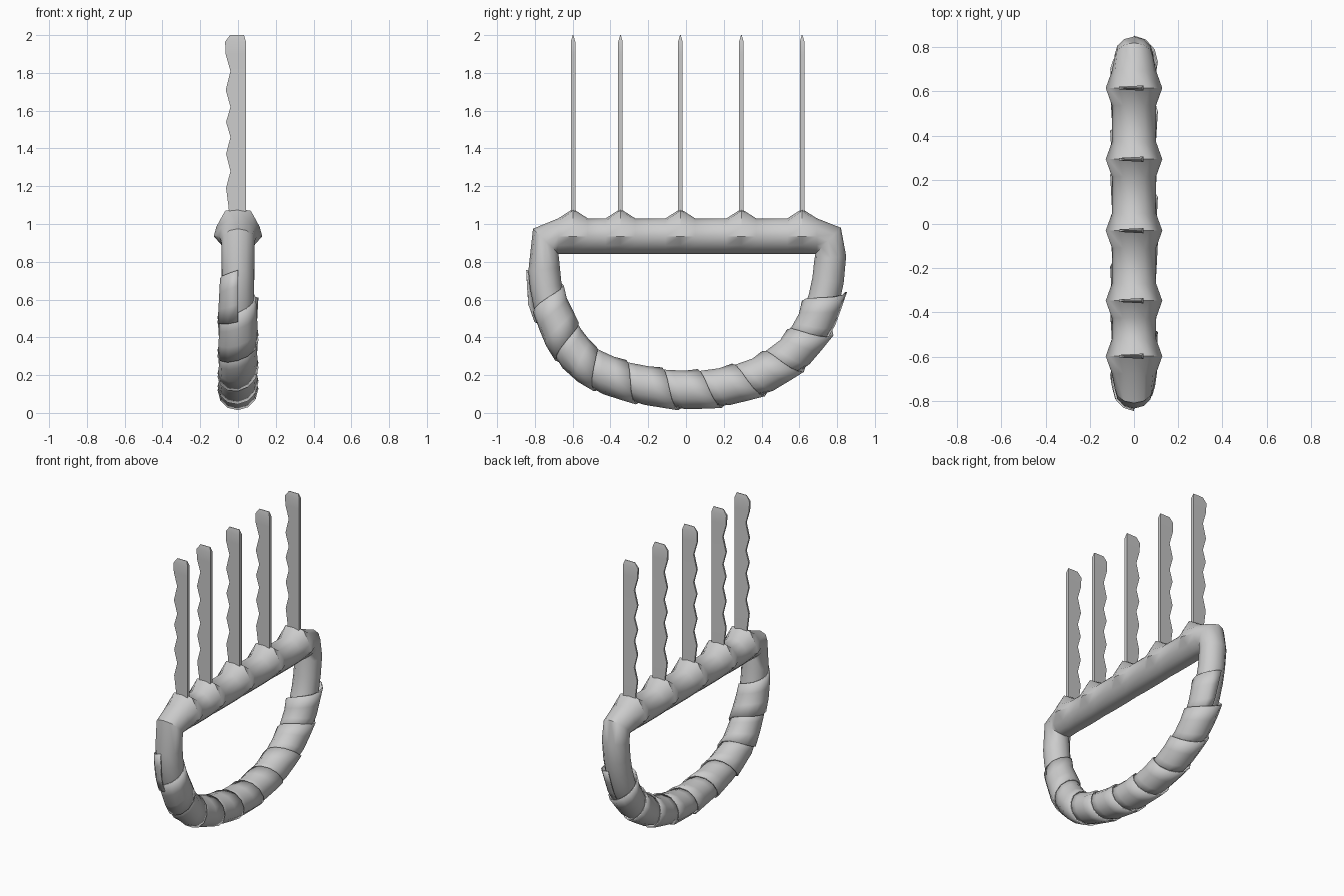
import bpy, bmesh, math
from mathutils import Vector

if "Cube" in bpy.data.objects:
    bpy.data.objects.remove(bpy.data.objects["Cube"])

grey = bpy.data.materials.new("plain grey")
grey.diffuse_color = (0.6, 0.6, 0.6, 1)
grey.use_nodes = True
grey.node_tree.nodes["Principled BSDF"].inputs["Base Color"].default_value = (0.6, 0.6, 0.6, 1)


def skin_rows(name, rows, closed_rows=True, loop=False, caps=False, angle=40):
    """Join equal-length rows of points into a surface."""
    bm = bmesh.new()
    vs = [[bm.verts.new(p) for p in r] for r in rows]
    n, m = len(rows), len(rows[0])
    for i in range(n if loop else n - 1):
        a, b = vs[i], vs[(i + 1) % n]
        for j in range(m if closed_rows else m - 1):
            k = (j + 1) % m
            bm.faces.new((a[j], a[k], b[k], b[j]))
    if caps:
        bm.faces.new(vs[0])
        bm.faces.new(vs[-1])
    bmesh.ops.recalc_face_normals(bm, faces=bm.faces[:])
    me = bpy.data.meshes.new(name)
    bm.to_mesh(me)
    bm.free()
    ob = bpy.data.objects.new(name, me)
    bpy.context.collection.objects.link(ob)
    me.materials.append(grey)
    bpy.ops.object.select_all(action='DESELECT')
    ob.select_set(True)
    bpy.context.view_layer.objects.active = ob
    bpy.ops.object.shade_smooth_by_angle(angle=math.radians(angle))
    return ob


# Centre line of the curved grip (y, z), from the front end to the back end
PATH = [Vector(p) for p in [
    (-.755, .80), (-.735, .60), (-.66, .42), (-.56, .275), (-.40, .19), (-.20, .14), (0, .118),
    (.20, .135), (.40, .195), (.57, .31), (.685, .46), (.745, .65), (.765, .80)]]


def along(s):
    for a, b in zip(PATH, PATH[1:]):
        d = (b - a).length
        if s <= d or b is PATH[-1]:
            return a + (b - a) * (s / d)
        s -= d


def frame(s):
    """Centre and outward normal at a distance along the grip."""
    t = (along(s + .08) - along(max(s - .08, 0))).normalized()
    return along(s), Vector((t.y, -t.x))


SIDES = 12
ANGLES = [2 * math.pi * i / SIDES for i in range(SIDES)]


def section(outer, inner, half=.094):
    """Oval ring spanning an outer and an inner point (y, z)."""
    o, i = Vector(outer), Vector(inner)
    mid, r = (o + i) / 2, (o - i) / 2
    return [(half * math.cos(a), *(mid + r * math.sin(a))) for a in ANGLES]


def knuckle(y):
    """Bar ring with a raised, roof-shaped upper half."""
    ring = section((y, 1.03), (y, .84))
    for i, (x, z) in enumerate([(.128, .935), (.115, .985), (.068, 1.07), (0, 1.08)]):
        ring[i], ring[6 - i] = (x, y, z), (-x, y, z)
    return ring


# Closed handle: front corner, bar with knuckles, back corner, curved grip
BLADE_Y = [-.598, -.347, -.03, .293, .615]
rings = [section((-.81, .975), (-.675, .842), .088)]
for y in BLADE_Y:
    for off in (-.078, 0, .078):
        if off:
            rings.append(section((y + off, 1.03), (y + off, .84), .1))
        else:
            rings.append(knuckle(y))
rings.append(section((.82, .98), (.685, .842), .088))
rings.append(section((.848, .83), (.68, .815), .088))
length = sum((b - a).length for a, b in zip(PATH, PATH[1:]))
for k in range(23, -1, -1):
    c, n = frame(.04 + (length - .14) * k / 23)
    rings.append(section(c + n * .084, c - n * .084, .086))
skin_rows("handle", rings, loop=True)

# Strap wound nine turns around the grip, each turn flared at its far edge
START, PITCH, WIDTH, TURNS = .16, .21, .25, 9
strap = []
for k in range(TURNS * SIDES + 1):
    a = 2 * math.pi * k / SIDES
    row = []
    for j in range(4):
        f = j / 3
        c, n = frame(START + PITCH * k / SIDES + WIDTH * (f - .5))
        r = .091 + .013 * f
        p = c + n * r * math.cos(a)
        row.append((-r * math.sin(a), p.x, p.y))
    strap.append(row)
wrap = skin_rows("grip_wrap", strap, closed_rows=False)
thick = wrap.modifiers.new("thickness", 'SOLIDIFY')
thick.thickness, thick.offset = .008, 0

# Blades: straight spine on the left, scalloped thin edge on the right
EDGE = [(1.02, -.045), (1.09, -.05), (1.19, -.063), (1.28, -.04), (1.37, -.063), (1.46, -.04),
        (1.54, -.063), (1.62, -.04), (1.71, -.065), (1.81, -.04), (1.90, -.066), (1.965, -.068)]
for i, y in enumerate(BLADE_Y):
    rows = [[(.042, y - .012, z), (.042, y + .012, z), (x, y + .006, z), (x, y - .006, z)]
            for z, x in EDGE]
    rows.append([(.032, y - .002, 2), (.032, y + .002, 2), (-.042, y + .002, 2), (-.042, y - .002, 2)])
    skin_rows(f"blade_{i + 1}", rows, caps=True, angle=30)
